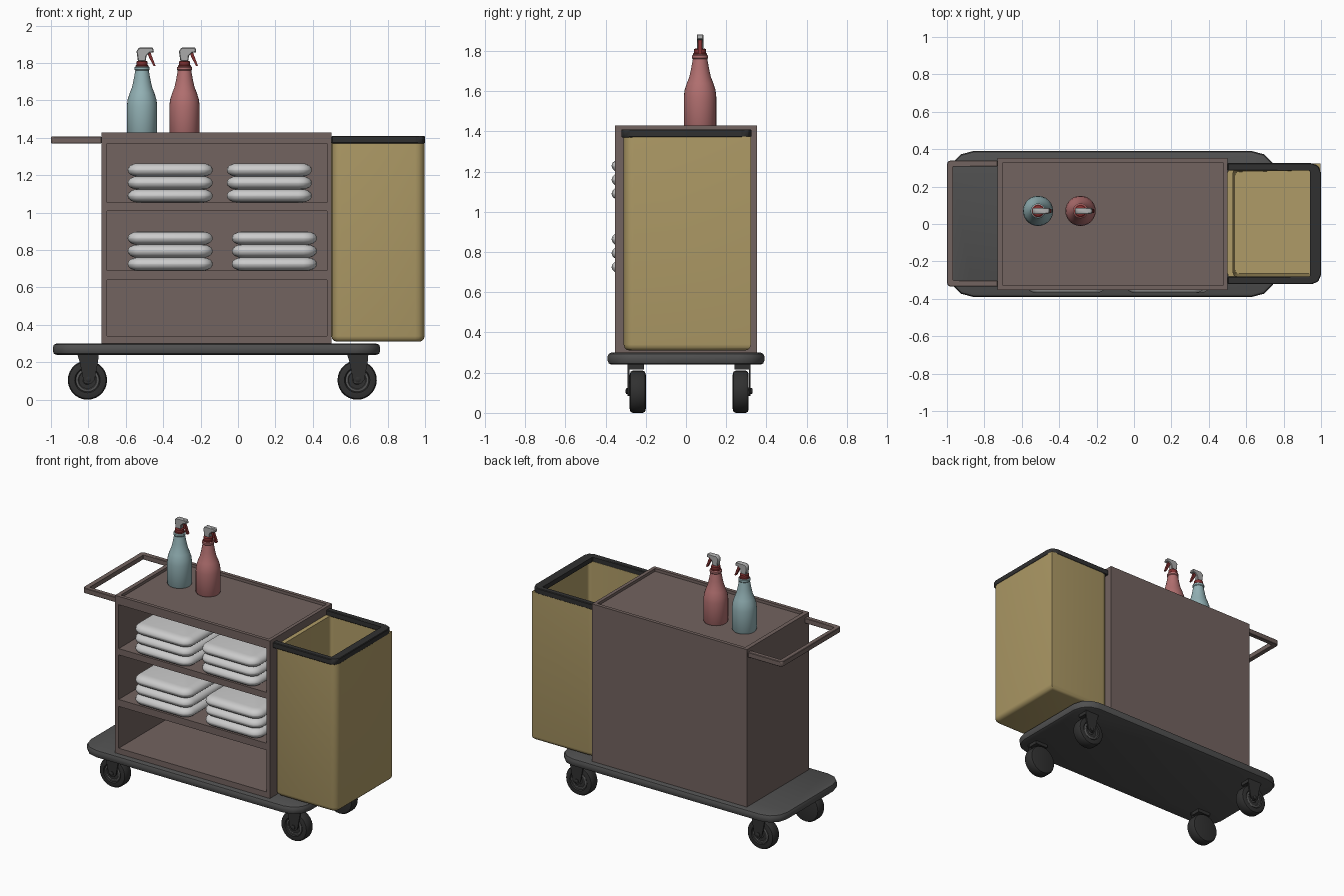
import bpy, bmesh, math
from mathutils import Vector

if "Cube" in bpy.data.objects:
    bpy.data.objects.remove(bpy.data.objects["Cube"])


def material(name, r, g, b):
    m = bpy.data.materials.new(name)
    m.diffuse_color = (r, g, b, 1)
    m.use_nodes = True
    m.node_tree.nodes["Principled BSDF"].inputs["Base Color"].default_value = m.diffuse_color
    return m


BROWN = material("brown_panel", 0.17, 0.125, 0.115)
TAN = material("tan_fabric", 0.43, 0.33, 0.135)
DECK = material("dark_deck", 0.08, 0.08, 0.08)
BLACK = material("black_rubber", 0.03, 0.03, 0.03)
HUB = material("hub_grey", 0.10, 0.10, 0.10)
LINEN = material("white_linen", 0.75, 0.75, 0.74)
BLUE = material("blue_plastic", 0.29, 0.44, 0.46)
PINK = material("pink_plastic", 0.44, 0.16, 0.16)
RED = material("red_plastic", 0.22, 0.03, 0.03)
GREY = material("grey_plastic", 0.4, 0.4, 0.4)


def finish(name, bm, mat):
    bmesh.ops.recalc_face_normals(bm, faces=bm.faces[:])
    me = bpy.data.meshes.new(name)
    bm.to_mesh(me)
    bm.free()
    ob = bpy.data.objects.new(name, me)
    bpy.context.collection.objects.link(ob)
    me.materials.append(mat)
    return ob


def add_box(bm, x, y, z):
    vs = bmesh.ops.create_cube(bm, size=1)["verts"]
    for v in vs:
        v.co = Vector([(a[0] + a[1]) / 2 + c * (a[1] - a[0]) for a, c in zip((x, y, z), v.co)])


def bevel(bm, edges, width, seg):
    bmesh.ops.bevel(bm, geom=edges, offset=width, segments=seg, profile=0.5, affect='EDGES')


def upright(e):
    d = e.verts[0].co - e.verts[1].co
    return abs(d.x) + abs(d.y) < 1e-5


def rim_edges(bm, tops):
    """Edges of the outline at the given heights."""
    return [e for e in bm.edges if any(abs(v.co.z - t) < 1e-5 for t in tops
            for v in e.verts) and not upright(e)]


def prism(name, pts, axis, lo, hi, mat, edge=0):
    """Extrude a 2D outline along z (xy points) or y (xz points)."""
    bm = bmesh.new()
    vs = [bm.verts.new((p[0], p[1], lo) if axis == 'z' else (p[0], lo, p[1])) for p in pts]
    f = bm.faces.new(vs)
    new = bmesh.ops.extrude_face_region(bm, geom=[f])["geom"]
    d = (0, 0, hi - lo) if axis == 'z' else (0, hi - lo, 0)
    bmesh.ops.translate(bm, vec=d, verts=[g for g in new if isinstance(g, bmesh.types.BMVert)])
    if edge:
        bevel(bm, bm.edges[:], edge, 1)
    return finish(name, bm, mat)


def lathe(name, profile, centre, mat, axis='z', flip=1, steps=28):
    """Revolve (radius, height) points about z or y."""
    bm = bmesh.new()
    rings = []
    for r, h in profile:
        ring = []
        for i in range(steps):
            a = 2 * math.pi * i / steps
            c, s = r * math.cos(a), r * math.sin(a)
            co = Vector((c, s, h)) if axis == 'z' else Vector((c, h * flip, s))
            ring.append(bm.verts.new(co + Vector(centre)))
        rings.append(ring)
    for a, b in zip(rings, rings[1:]):
        for i in range(steps):
            j = (i + 1) % steps
            bm.faces.new((a[i], a[j], b[j], b[i]))
    bm.faces.new(rings[0])
    bm.faces.new(rings[-1])
    return finish(name, bm, mat)


def u_bar(name, x0, x1, y0, y1, side, end, c, z0, z1, mat, edge):
    """Three-sided bar, open at x0, closed at x1, with chamfered outer corners."""
    d = 1 if x1 > x0 else -1
    k = c * 0.29
    pts = [(x0, y0), (x1 - d * c, y0), (x1 - d * k, y0 + k), (x1, y0 + c),
           (x1, y1 - c), (x1 - d * k, y1 - k), (x1 - d * c, y1), (x0, y1),
           (x0, y1 - side), (x1 - d * end, y1 - side), (x1 - d * end, y0 + side), (x0, y0 + side)]
    return prism(name, pts, 'z', z0, z1, mat, edge)


# Base deck with rounded corners and edges
bm = bmesh.new()
add_box(bm, (-0.99, 0.76), (-0.39, 0.39), (0.24, 0.30))
bevel(bm, [e for e in bm.edges if upright(e)], 0.13, 3)
bevel(bm, rim_edges(bm, (0.24, 0.30)), 0.02, 2)
finish("base_deck", bm, DECK)

# Open-fronted cabinet with shelves and a lipped top
bm = bmesh.new()
W, D = (-0.70, 0.475), 0.353
add_box(bm, (-0.73, -0.70), (-D, D), (0.30, 1.43))
add_box(bm, (0.475, 0.50), (-D, D), (0.30, 1.43))
add_box(bm, W, (D - 0.025, D), (0.30, 1.43))
for z0, z1 in ((0.30, 0.34), (0.64, 0.69), (1.01, 1.055), (1.37, 1.41)):
    add_box(bm, W, (-D, D - 0.025), (z0, z1))
add_box(bm, W, (-D, -D + 0.025), (1.41, 1.43))
finish("cabinet", bm, BROWN)

# Push handle
u_bar("push_handle", -0.73, -1.0, -0.335, 0.34, 0.033, 0.033, 0.02, 1.37, 1.407, BROWN, 0.003)

# Hanging bag, hollow inside
bm = bmesh.new()
add_box(bm, (0.50, 0.998), (-0.31, 0.323), (0.31, 1.375))
bevel(bm, [e for e in bm.edges if upright(e) and
           not (e.verts[0].co.x > 0.9 and e.verts[0].co.y > 0)], 0.05, 4)
bevel(bm, rim_edges(bm, (0.31,)), 0.03, 3)
top = max(bm.faces, key=lambda f: f.calc_center_median().z)
bmesh.ops.inset_region(bm, faces=[top], thickness=0.03)
new = bmesh.ops.extrude_discrete_faces(bm, faces=[top])["faces"][0]
bmesh.ops.translate(bm, vec=(0, 0, -1.02), verts=new.verts[:])
for v in new.verts:
    v.co.x = 0.74 + (v.co.x - 0.74) * 0.95
    v.co.y = 0.01 + (v.co.y - 0.01) * 0.95
finish("laundry_bag", bm, TAN)
u_bar("bag_rim", 0.50, 1.0, -0.322, 0.325, 0.04, 0.06, 0.05, 1.37, 1.41, BLACK, 0.004)

# Casters with one-sided forks
tyre = [(0.085, -0.04), (0.099, -0.036), (0.105, -0.025), (0.105, 0.025), (0.099, 0.036),
        (0.085, 0.04), (0.068, 0.04), (0.062, 0.03)]
hub = [(0.061, 0.0), (0.061, 0.034), (0.05, 0.036), (0.045, 0.028), (0.025, 0.028), (0.02, 0.042)]
fork = [(-0.055, 0.245), (0.06, 0.245), (0.057, 0.205), (0.038, 0.105), (0.02, 0.085),
        (-0.005, 0.085), (-0.022, 0.105), (-0.042, 0.205)]
for xn, cx in (("left", -0.805), ("right", 0.637)):
    for yn, s in (("front", -1), ("back", 1)):
        cy = 0.016 + s * 0.256
        tag = f"{yn}_{xn}"
        lathe(tag + "_tyre", tyre, (cx, cy, 0.105), BLACK, 'y', s)
        lathe(tag + "_hub", hub, (cx, cy, 0.105), HUB, 'y', s)
        lathe(tag + "_axle_cap", [(0.015, 0.03), (0.015, 0.056), (0.009, 0.06)],
              (cx + 0.005, cy, 0.108), BLACK, 'y', s, 12)
        prism(tag + "_fork", [(cx + x, z) for x, z in fork], 'y',
              cy + s * 0.041, cy + s * 0.05, BLACK)
        bm = bmesh.new()
        add_box(bm, (cx - 0.045, cx + 0.055), sorted((cy - s * 0.03, cy + s * 0.045)), (0.216, 0.245))
        finish(tag + "_fork_mount", bm, BLACK)

# Folded towels in stacks of three
S = 1.6
for sn, x0, z0 in (("upper_left", -0.59, 1.055), ("upper_right", -0.06, 1.055),
                   ("lower_left", -0.59, 0.69), ("lower_right", -0.033, 0.69)):
    for i in range(3):
        bm = bmesh.new()
        add_box(bm, (-0.2275 / S, 0.2275 / S), (-0.285 / S, 0.285 / S), (-0.0355, 0.0355))
        bevel(bm, [e for e in bm.edges if upright(e)], 0.045, 4)
        bevel(bm, rim_edges(bm, (-0.0355, 0.0355)), 0.034, 4)
        bmesh.ops.scale(bm, vec=(S, S, 1), verts=bm.verts[:])
        bmesh.ops.translate(bm, vec=(x0 + 0.2275, -0.085, z0 + 0.0355 + i * 0.069), verts=bm.verts[:])
        finish(f"{sn}_towel_{i + 1}", bm, LINEN)

# Spray bottles with collar, head and trigger
body = [(0.076, 1.41), (0.081, 1.418), (0.081, 1.57), (0.077, 1.605), (0.066, 1.64), (0.054, 1.67),
        (0.045, 1.71), (0.036, 1.76), (0.040, 1.765), (0.040, 1.777), (0.034, 1.782)]
collar = [(0.034, 1.78), (0.034, 1.787), (0.030, 1.79), (0.030, 1.808), (0.024, 1.812)]
head = [(-0.022, 1.81), (0.02, 1.81), (0.024, 1.84), (0.04, 1.855), (0.064, 1.858),
        (0.058, 1.883), (-0.015, 1.883), (-0.03, 1.865)]
trigger = [(0.024, 1.86), (0.044, 1.86), (0.072, 1.785), (0.062, 1.783), (0.04, 1.825)]
for n, bx, mat in (("blue", -0.513, BLUE), ("pink", -0.286, PINK)):
    lathe(n + "_bottle", body, (bx, 0.07, 0), mat)
    lathe(n + "_collar", collar, (bx, 0.07, 0), RED)
    prism(n + "_spray_head", [(bx + x, z) for x, z in head], 'y', 0.054, 0.086, GREY, 0.004)
    prism(n + "_trigger", [(bx + x, z) for x, z in trigger], 'y', 0.06, 0.08, RED)

# Smooth shading with sharp edges kept
for ob in bpy.context.collection.objects:
    ob.select_set(True)
    bpy.context.view_layer.objects.active = ob
bpy.ops.object.shade_smooth_by_angle(angle=math.radians(35))
